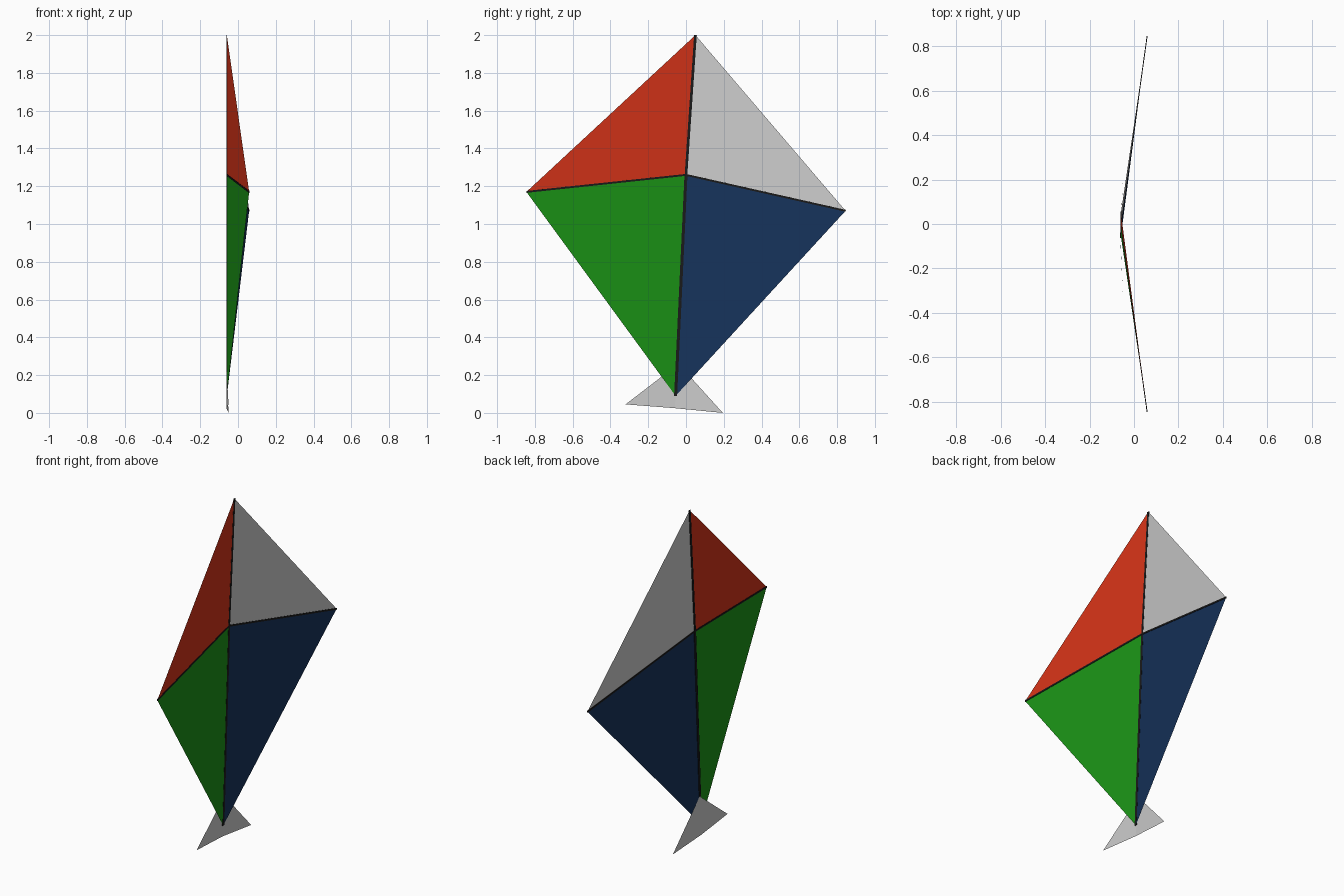
import bpy
from mathutils import Vector

if "Cube" in bpy.data.objects:
    bpy.data.objects.remove(bpy.data.objects["Cube"])

def material(name, rgb):
    m = bpy.data.materials.new(name)
    m.diffuse_color = (*rgb, 1)
    m.use_nodes = True
    m.node_tree.nodes["Principled BSDF"].inputs["Base Color"].default_value = m.diffuse_color
    return m

red = material("red", (0.66, 0.033, 0.009))
green = material("green", (0.011, 0.29, 0.008))
navy = material("navy", (0.008, 0.032, 0.104))
black = material("black", (0.01, 0.01, 0.01))

def mesh(name, verts, faces, mat=None):
    me = bpy.data.meshes.new(name)
    me.from_pydata([tuple(v) for v in verts], [], faces)
    me.update()
    ob = bpy.data.objects.new(name, me)
    bpy.context.collection.objects.link(ob)
    if mat:
        me.materials.append(mat)
    return ob

# Key points of the folded diamond
top = Vector((-0.059, 0.05, 2.0))
centre = Vector((-0.059, 0.0, 1.26))
bottom = Vector((-0.059, -0.055, 0.09))
left = Vector((0.059, -0.845, 1.17))
right = Vector((0.059, 0.845, 1.07))

# Four sail panels
for name, pts, mat in [
    ("sail_upper_left", (top, left, centre), red),
    ("sail_upper_right", (top, centre, right), None),
    ("sail_lower_left", (centre, left, bottom), green),
    ("sail_lower_right", (centre, bottom, right), navy),
]:
    mesh(name, pts, [(0, 1, 2)], mat)

def spar(name, a, b, half_width, half_depth, side):
    # Thin flat bar lying in the sail, between two points
    d = (b - a).normalized()
    n = d.cross(side).normalized()
    s = n.cross(d).normalized() * half_width
    n = n * half_depth
    ring = (s + n, s - n, -s - n, -s + n)
    verts = [p + o for p in (a, b) for o in ring]
    faces = [(i, (i + 1) % 4, (i + 1) % 4 + 4, i + 4) for i in range(4)]
    mesh(name, verts, faces + [(3, 2, 1, 0), (4, 5, 6, 7)], black)

# Spine and cross spars
Y, Z = Vector((0, 1, 0)), Vector((0, 0, 1))
spar("spine_upper", top, centre, 0.007, 0.002, Y)
spar("spine_lower", centre, bottom, 0.008, 0.002, Y)
spar("cross_spar_left", centre, left, 0.005, 0.002, Z)
spar("cross_spar_right", centre, right, 0.005, 0.002, Z)

# Small creased tail behind the bottom tip
mesh("tail", [(-0.062, -0.04, 0.26), (-0.05, -0.32, 0.045),
              (-0.062, -0.06, 0.025), (-0.05, 0.195, 0.0)],
     [(0, 1, 2), (0, 2, 3)])
